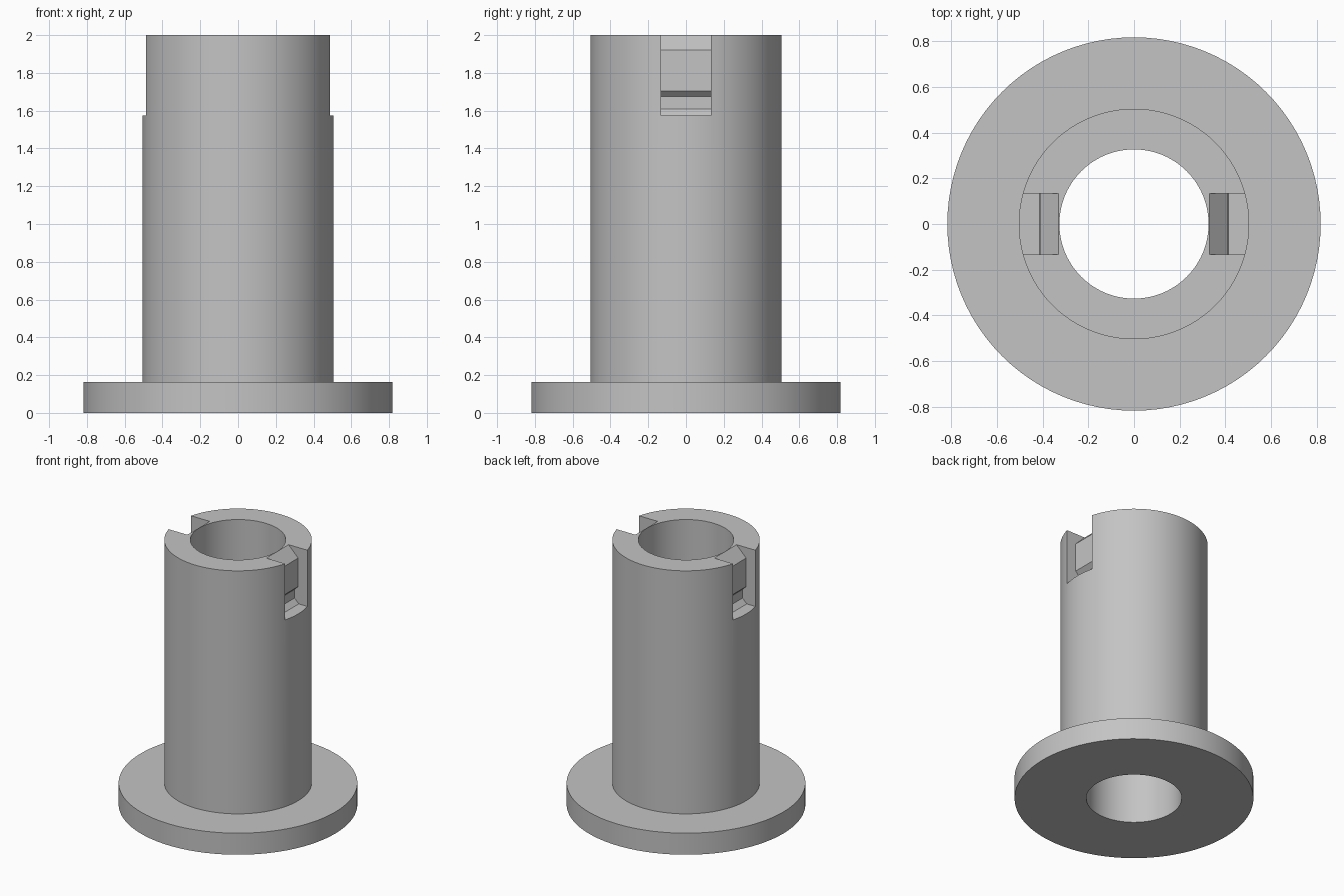
import bpy, bmesh, math
from mathutils import Matrix

if "Cube" in bpy.data.objects:
    bpy.data.objects.remove(bpy.data.objects["Cube"])

grey = bpy.data.materials.new("light_grey")
grey.use_nodes = True
grey.diffuse_color = (0.55, 0.55, 0.55, 1)
grey.node_tree.nodes["Principled BSDF"].inputs["Base Color"].default_value = (0.55, 0.55, 0.55, 1)

SEGMENTS = 96


def make_object(name, bm):
    bmesh.ops.recalc_face_normals(bm, faces=bm.faces)
    mesh = bpy.data.meshes.new(name)
    bm.to_mesh(mesh)
    bm.free()
    mesh.materials.append(grey)
    obj = bpy.data.objects.new(name, mesh)
    bpy.context.collection.objects.link(obj)
    return obj


def lathe(name, profile):
    """Revolve a closed (radius, height) profile about z."""
    bm = bmesh.new()
    verts = [bm.verts.new((r, 0, z)) for r, z in profile]
    edges = [bm.edges.new((verts[i - 1], verts[i])) for i in range(len(verts))]
    bmesh.ops.spin(bm, geom=verts + edges, axis=(0, 0, 1), cent=(0, 0, 0),
                   angle=math.tau, steps=SEGMENTS, use_merge=True)
    bmesh.ops.remove_doubles(bm, verts=bm.verts, dist=0.0001)
    return make_object(name, bm)


def notch_cutter(name, profile, half_width, angle):
    """Extrude an (x, z) profile along y and turn it about z."""
    bm = bmesh.new()
    face = bm.faces.new([bm.verts.new((x, -half_width, z)) for x, z in profile])
    side = bmesh.ops.extrude_face_region(bm, geom=[face])["geom"]
    moved = [v for v in side if isinstance(v, bmesh.types.BMVert)]
    bmesh.ops.translate(bm, verts=moved, vec=(0, 2 * half_width, 0))
    bm.transform(Matrix.Rotation(angle, 4, "Z"))
    obj = make_object(name, bm)
    obj.hide_render = True
    return obj


# Flanged sleeve with a through bore
BORE, TUBE, FLANGE, RIM = 0.327, 0.505, 0.818, 0.163
sleeve = lathe("flanged_sleeve", [(BORE, 0), (FLANGE, 0), (FLANGE, RIM),
                                  (TUBE, RIM), (TUBE, 2), (BORE, 2)])

# Two opposite notches, each leaving a bevelled catch with an undercut
catch = [(0.31, 2.02), (0.41, 1.92), (0.41, 1.705), (0.38, 1.675),
         (0.38, 1.61), (0.415, 1.575), (0.6, 1.575), (0.6, 2.02)]
cutters = []
for side, angle in (("left", 0), ("right", math.pi)):
    cutter = notch_cutter(side + "_notch_cutter", catch, 0.133, angle)
    cut = sleeve.modifiers.new(side + "_notch", "BOOLEAN")
    cut.operation = "DIFFERENCE"
    cut.solver = "EXACT"
    cut.object = cutter
    cutters.append(cutter)

# Apply the cuts, drop the cutters and smooth the round walls
bpy.ops.object.select_all(action="DESELECT")
sleeve.select_set(True)
bpy.context.view_layer.objects.active = sleeve
for name in [m.name for m in sleeve.modifiers]:
    bpy.ops.object.modifier_apply(modifier=name)
for cutter in cutters:
    bpy.data.objects.remove(cutter)
bpy.ops.object.shade_smooth_by_angle(angle=math.radians(30))
